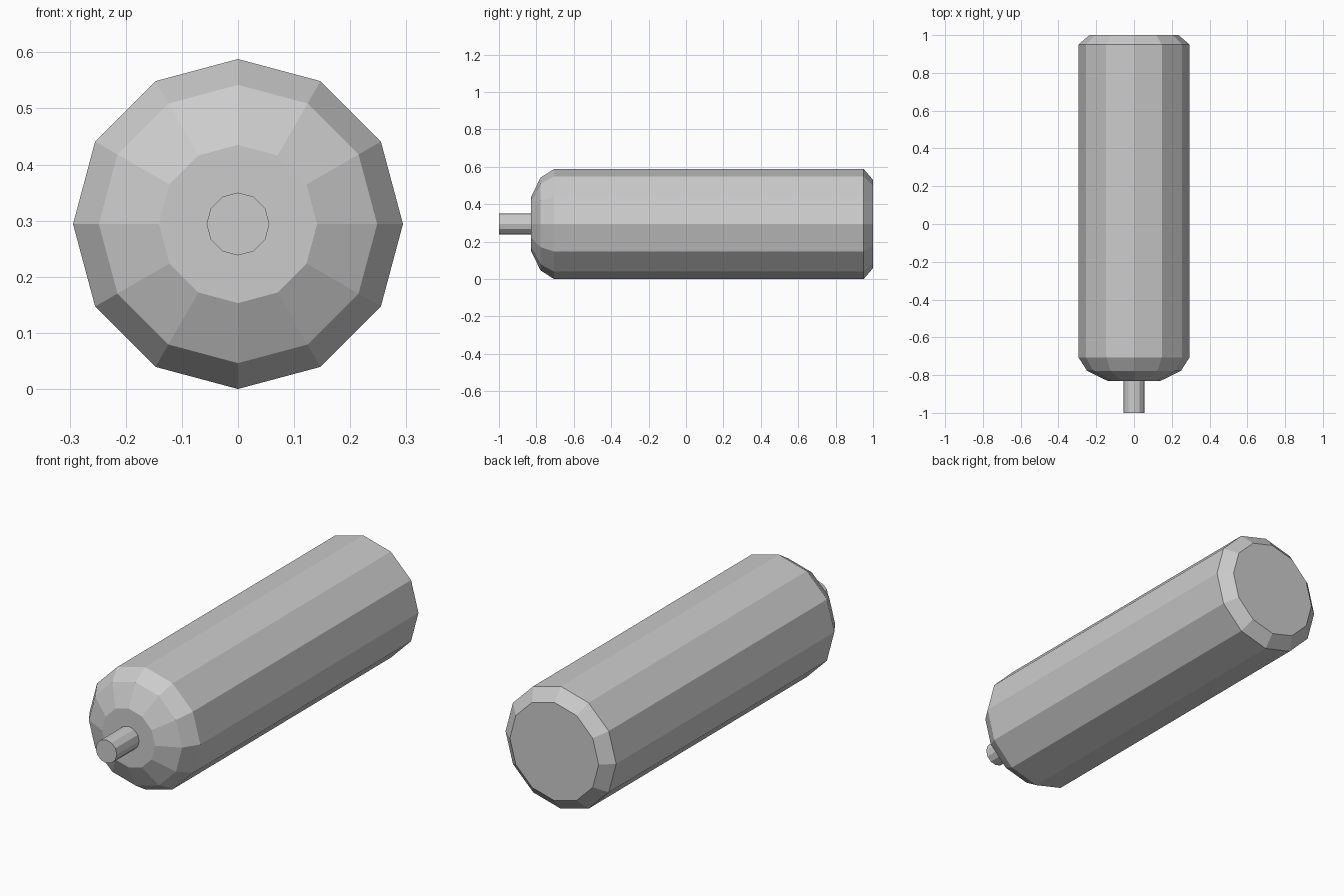
import bpy, bmesh
from math import cos, sin, tau

if "Cube" in bpy.data.objects:
    bpy.data.objects.remove(bpy.data.objects["Cube"])

SIDES = 12
AXIS_Z = 0.294


def lathe_y(name, profile):
    """Closed flat-faced solid turned around the y direction from (y, radius) pairs."""
    bm = bmesh.new()
    rings = [[bm.verts.new((r * cos(tau * i / SIDES), y, AXIS_Z + r * sin(tau * i / SIDES)))
              for i in range(SIDES)] for y, r in profile]
    for a, b in zip(rings, rings[1:]):
        for i in range(SIDES):
            j = (i + 1) % SIDES
            bm.faces.new((a[i], a[j], b[j], b[i]))
    bm.faces.new(rings[0])
    bm.faces.new(rings[-1])
    bmesh.ops.recalc_face_normals(bm, faces=bm.faces)
    mesh = bpy.data.meshes.new(name)
    bm.to_mesh(mesh)
    bm.free()
    obj = bpy.data.objects.new(name, mesh)
    bpy.context.collection.objects.link(obj)
    return obj


# Main body with rounded shoulder in front and bevelled back end
lathe_y("cylinder_body", [(-0.83, 0.141), (-0.778, 0.248), (-0.706, 0.294),
                          (0.95, 0.294), (1.0, 0.236)])

# Narrow stem on the front
lathe_y("front_stem", [(-1.0, 0.056), (-0.825, 0.056)])
